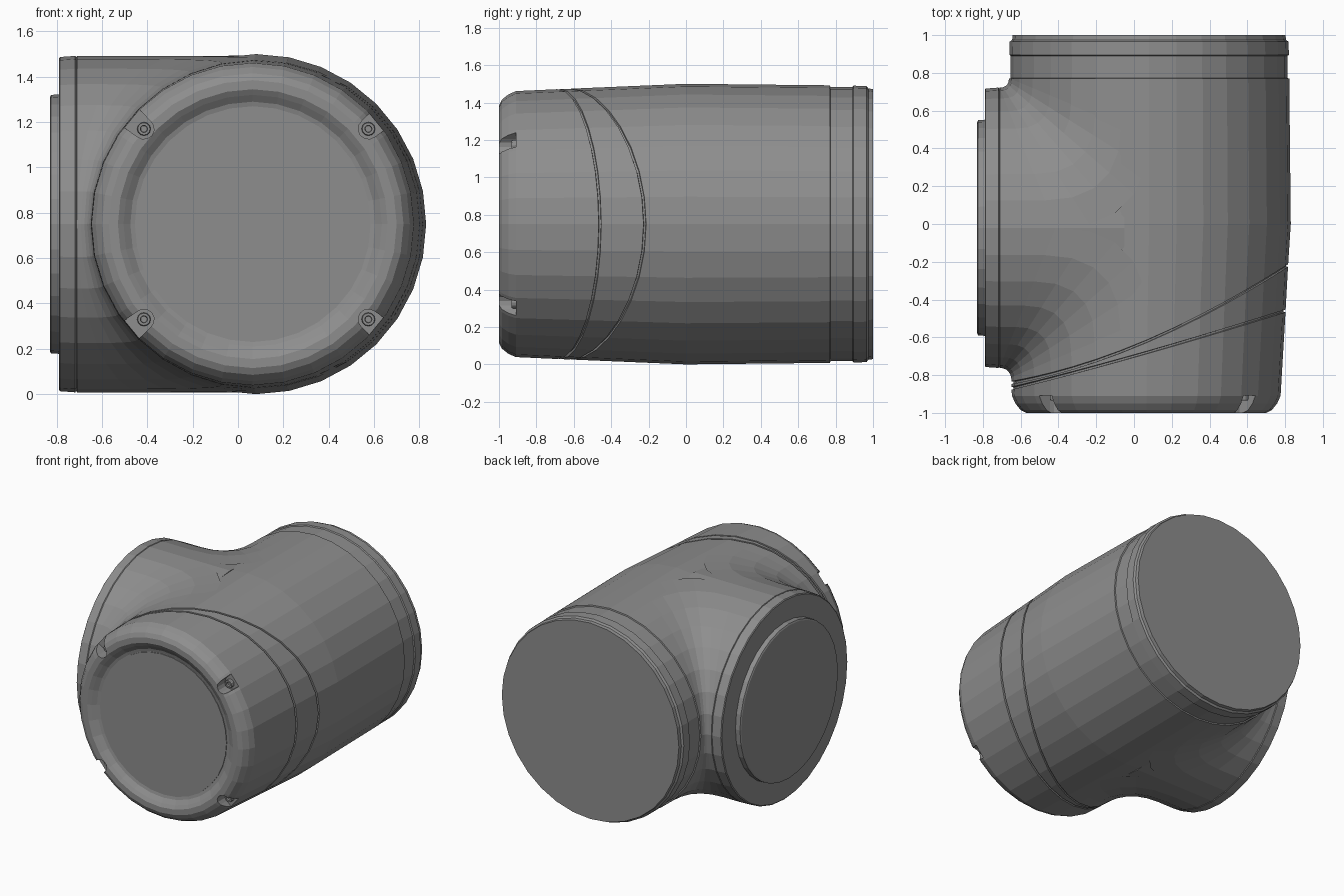
import bpy, bmesh
from math import sin, cos, pi, atan2, acos

if "Cube" in bpy.data.objects:
    bpy.data.objects.remove(bpy.data.objects["Cube"])

SEG = 32          # sides of every large round section
ZC = 0.75         # height of both axes
YC = -0.02        # centre of the side branch
RS = 0.742        # side branch radius

# Dark grey housing
grey = bpy.data.materials.new("dark_grey")
grey.diffuse_color = (.27, .27, .27, 1)
grey.use_nodes = True
grey.node_tree.nodes["Principled BSDF"].inputs["Base Color"].default_value = grey.diffuse_color


def finish(name, bm):
    bmesh.ops.recalc_face_normals(bm, faces=bm.faces)
    me = bpy.data.meshes.new(name)
    bm.to_mesh(me)
    bm.free()
    me.materials.append(grey)
    ob = bpy.data.objects.new(name, me)
    bpy.context.collection.objects.link(ob)
    return ob


def skin(name, rows, closed=True):
    """Join rows of points with quads; closed rows get end caps."""
    bm = bmesh.new()
    vs = [[bm.verts.new(p) for p in row] for row in rows]
    n = len(rows[0])
    for a, b in zip(vs, vs[1:]):
        for i in range(n if closed else n - 1):
            j = (i + 1) % n
            bm.faces.new((a[i], a[j], b[j], b[i]))
    if closed:
        bm.faces.new(vs[0])
        bm.faces.new(vs[-1])
    return finish(name, bm)


def section(y):
    """Centre x and radius of the gently tapered main tube."""
    keys = [(-1, .065, .713), (-.9, .065, .713), (0, .08, .748), (.77, .08, .742), (1, .08, .742)]
    for (y0, c0, r0), (y1, c1, r1) in zip(keys, keys[1:]):
        if y <= y1:
            t = (y - y0) / (y1 - y0)
            return c0 + t * (c1 - c0), r0 + t * (r1 - r0)
    return keys[-1][1:]


def ring_y(cx, r, y, cz=ZC, seg=SEG):
    return [(cx + r * cos(2 * pi * i / seg), y, cz + r * sin(2 * pi * i / seg)) for i in range(seg)]


def ring_x(x, r):
    return [(x, YC + r * cos(2 * pi * i / SEG), ZC + r * sin(2 * pi * i / SEG)) for i in range(SEG)]


def seam_row(coef, off, inset):
    """Slanted ring that follows a curved seam across the tube."""
    row = []
    for i in range(SEG):
        a = 2 * pi * i / SEG
        t = cos(a)
        y = coef[0] + coef[1] * t + coef[2] * t * t + off
        cx, r = section(y)
        row.append((cx + (r - inset) * t, y, ZC + (r - inset) * sin(a)))
    return row


# Main tube: dished front cap, two slanted seams, stepped rear collar
rows = [ring_y(.065, r, y) for r, y in
        [(.52, -.958), (.54, -.963), (.57, -.985), (.595, -1), (.635, -1),
         (.665, -.985), (.693, -.95), (.711, -.91)]]
for coef in [(-.68, .205, .015), (-.62, .31, .09)]:
    for off, inset in [(-.007, 0), (-.005, .012), (.005, .012), (.007, 0)]:
        rows.append(seam_row(coef, off, inset))
rows += [ring_y(.08, r, y) for r, y in
         [(.75, 0), (.742, .77), (.733, .772), (.733, .89),
          (.74, .896), (.738, .965), (.725, .975), (.722, 1)]]
tube = skin("main_tube", rows)

# Side branch with stepped flange and raised end disc
skin("side_branch", [ring_x(x, r) for x, r in
     [(-.05, RS), (-.71, RS), (-.713, .736), (-.718, RS),
      (-.785, .737), (-.79, .73), (-.79, .572), (-.825, .57), (-.83, .56)]])

# Concave blends between tube and branch
for side, label in [(1, "rear"), (-1, "front")]:
    strip = []
    for k in range(-SEG // 4, SEG // 4 + 1):
        a = 2 * pi * k / SEG
        w = RS * cos(a)
        f = .05 + .6 * (RS - w)
        ym = YC + side * (w + f)
        cx, r = section(ym)
        z = ZC + RS * sin(a)
        p0 = (cx - r * cos(a), ym, ZC + r * sin(a))
        p1 = (.08 - w, YC + side * w, z)
        p2 = (.08 - w - f, YC + side * w, z)
        strip.append([tuple((1 - t) ** 2 * u + 2 * t * (1 - t) * v + t * t * q
                            for u, v, q in zip(p0, p1, p2))
                      for t in (0, .2, .4, .6, .8, 1)])
    skin(label + "_blend", strip, closed=False)

# Screw pockets cut into the cap rim, each with a socket screw
for sx in (-1, 1):
    for sz in (-1, 1):
        px, pz = .08 + sx * .495, ZC + sz * .42
        d = atan2(sz * .42, sx * .495)
        outline = [(.045 * cos(pi / 2 + pi * i / 6), .045 * sin(pi / 2 + pi * i / 6)) for i in range(7)]
        outline += [(.16, -.06), (.16, .06)]
        cutter = skin("pocket_cutter", [
            [(px + u * cos(d) - v * sin(d), y, pz + u * sin(d) + v * cos(d)) for u, v in outline]
            for y in (-1.1, -.908)])
        cutter.hide_render = True
        mod = tube.modifiers.new("pocket", 'BOOLEAN')
        mod.operation = 'DIFFERENCE'
        mod.solver = 'EXACT'
        mod.object = cutter
        bpy.context.view_layer.objects.active = tube
        bpy.ops.object.modifier_apply(modifier=mod.name)
        bpy.data.objects.remove(cutter)
        skin("cap_screw", [ring_y(px, r, y, pz, 12) for r, y in
             [(.030, -.90), (.030, -.928), (.027, -.934), (.016, -.934), (.014, -.918)]])

# Shallow raised plate on the dish with one straight edge
R, edge = .515, -.21
half = acos((edge - .065) / R)
arc = [-half + 2 * half * i / 24 for i in range(25)]
plate = [(.065 + R * cos(a), ZC + R * sin(a)) for a in arc]
skin("dish_plate", [[(x, y, z) for x, z in plate] for y in (-.955, -.963)])
